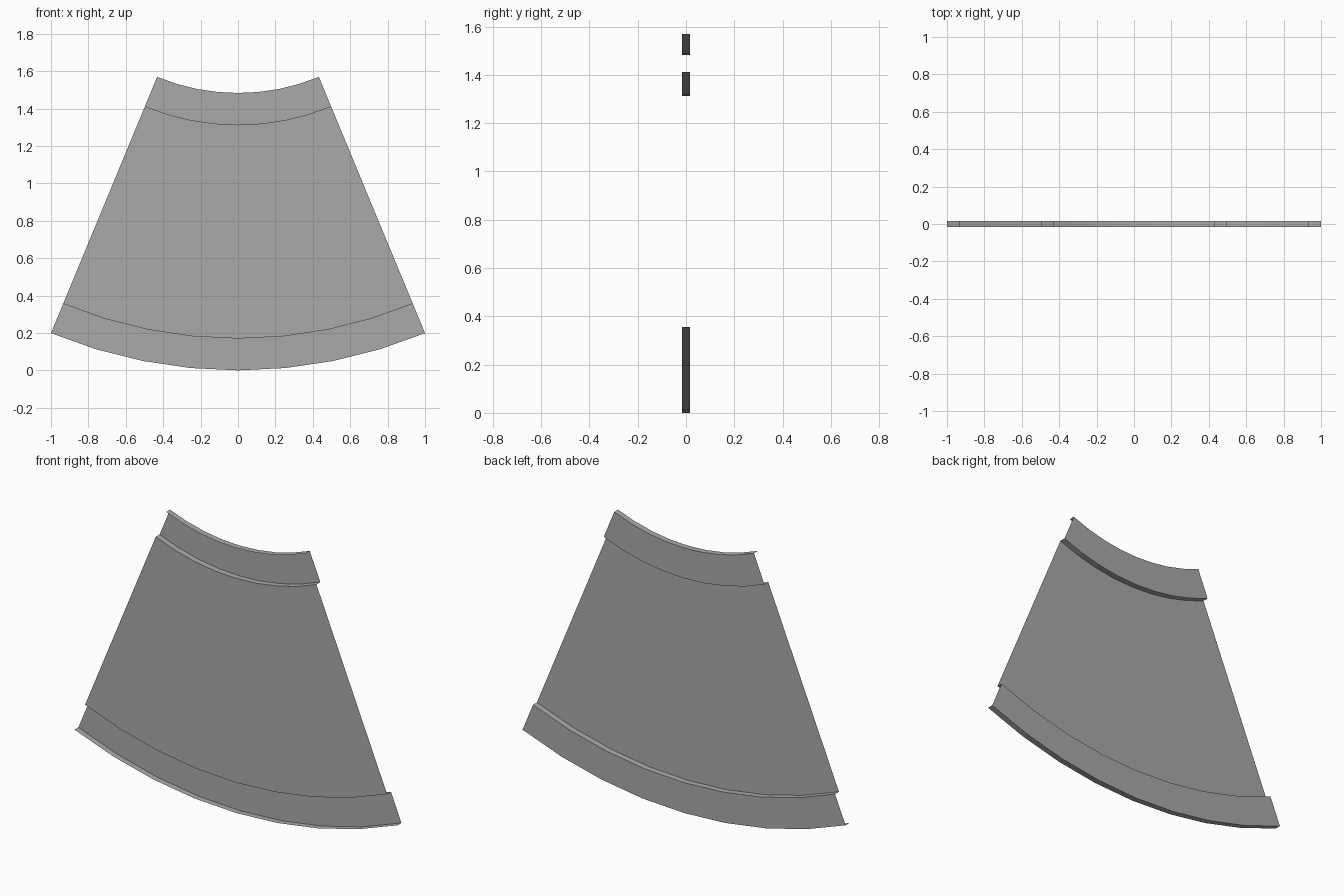
import bpy, bmesh
from math import radians, sin, cos
from mathutils import Matrix, Vector

cube = bpy.data.objects.get("Cube")
if cube:
    bpy.data.objects.remove(cube, do_unlink=True)

# Plain grey sheet
grey = bpy.data.materials.new("sheet_grey")
grey.use_nodes = True
colour = (0.4, 0.4, 0.4, 1)
grey.diffuse_color = colour
grey.node_tree.nodes["Principled BSDF"].inputs["Base Color"].default_value = colour

# Stepped section: (radius, depth), from the inner rim to the outer rim
D = 0.017
OUTER = 2.613
HALF = radians(22.5)
section = [(1.13, -D), (1.13, D), (1.30, D), (1.30, -D),
           (2.443, -D), (2.443, D), (OUTER, D), (OUTER, -D)]

# Sweep the section through the sector
bm = bmesh.new()
verts = [bm.verts.new((r * sin(HALF), y, OUTER - r * cos(HALF))) for r, y in section]
edges = [bm.edges.new(pair) for pair in zip(verts, verts[1:])]
bmesh.ops.spin(bm, geom=verts + edges, cent=(0, 0, OUTER), axis=(0, 1, 0),
               angle=2 * HALF, steps=8, use_duplicate=False)
bmesh.ops.recalc_face_normals(bm, faces=bm.faces)

# Turn the broad panel towards the front
bm.normal_update()
if max(bm.faces, key=lambda f: f.calc_area()).normal.y > 0:
    bmesh.ops.reverse_faces(bm, faces=bm.faces)

mesh = bpy.data.meshes.new("sector_panel")
bm.to_mesh(mesh)
bm.free()
mesh.materials.append(grey)
panel = bpy.data.objects.new("sector_panel", mesh)
bpy.context.collection.objects.link(panel)
